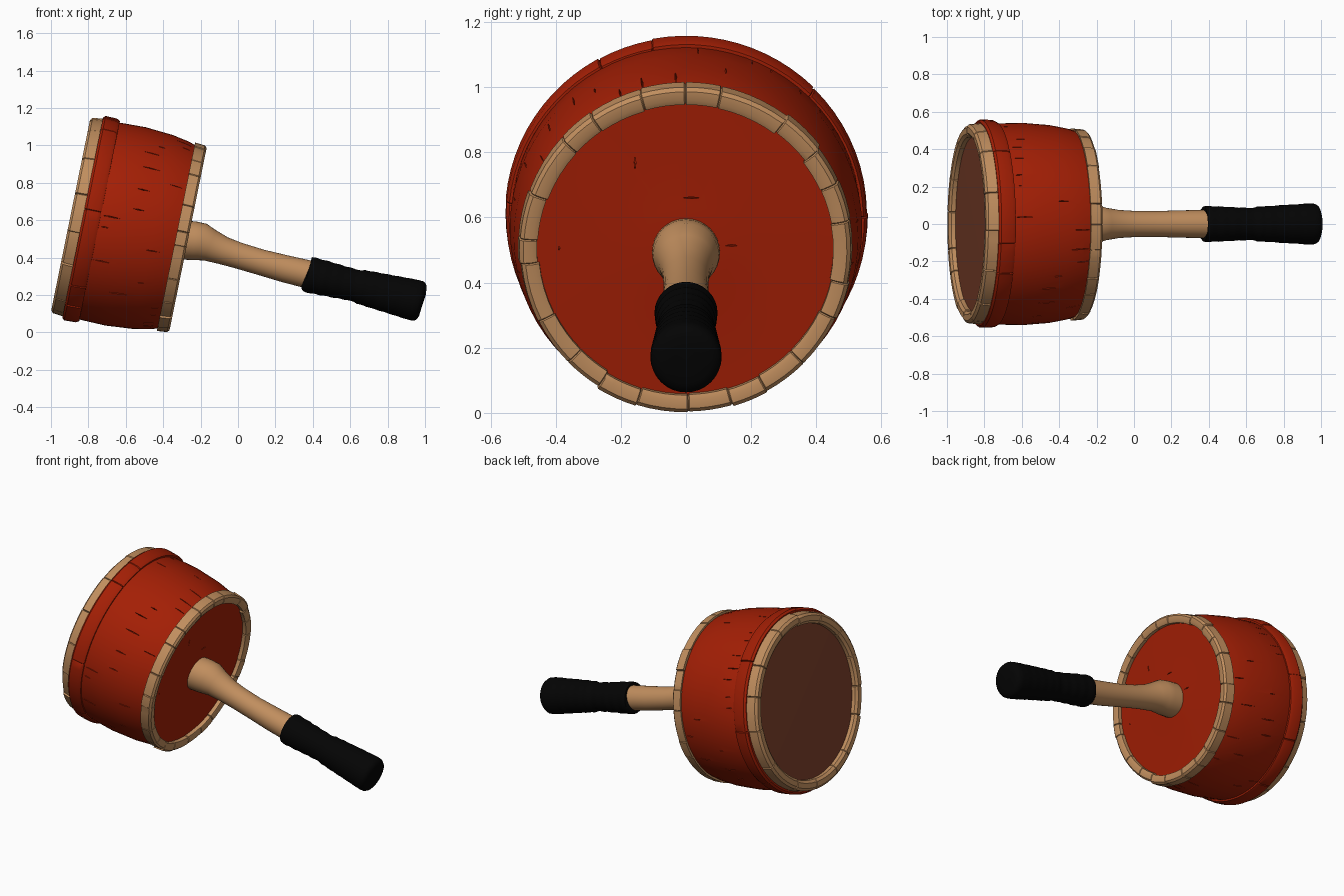
import bpy, bmesh, math, random
from mathutils import Vector

if "Cube" in bpy.data.objects:
    bpy.data.objects.remove(bpy.data.objects["Cube"])

random.seed(4)
TAU = math.tau
TILT = math.radians(11.5)
ORIGIN = Vector((-0.895, 0, 0.627))
AXIS = Vector((math.cos(TILT), 0, -math.sin(TILT)))
UP = Vector((math.sin(TILT), 0, math.cos(TILT)))
SIDE = Vector((0, 1, 0))


def material(name, rgb):
    m = bpy.data.materials.new(name)
    m.diffuse_color = (*rgb, 1)
    m.use_nodes = True
    m.node_tree.nodes["Principled BSDF"].inputs["Base Color"].default_value = m.diffuse_color
    return m


RED = material("red paint", (0.37, 0.0135, 0.0015))
TAN = material("pale wood", (0.53, 0.27, 0.112))
BROWN = material("brown hide", (0.20, 0.050, 0.023))
BLACK = material("black wrap", (0.0012, 0.0012, 0.0012))


def drum_point(t, r, a):
    return ORIGIN + AXIS * t + (UP * math.cos(a) + SIDE * math.sin(a)) * r


def smooth(ob, angle):
    bpy.context.view_layer.objects.active = ob
    ob.select_set(True)
    bpy.ops.object.shade_smooth_by_angle(angle=math.radians(angle))
    ob.select_set(False)


def finish(name, bm, mat, angle=40):
    bmesh.ops.recalc_face_normals(bm, faces=bm.faces)
    mesh = bpy.data.meshes.new(name)
    bm.to_mesh(mesh)
    bm.free()
    mesh.materials.append(mat)
    ob = bpy.data.objects.new(name, mesh)
    bpy.context.collection.objects.link(ob)
    smooth(ob, angle)
    return ob


def bridge(bm, rings, loop_rings):
    """Join neighbouring rings of vertices; each ring is closed."""
    pairs = list(zip(rings, rings[1:])) + ([(rings[-1], rings[0])] if loop_rings else [])
    for r0, r1 in pairs:
        n = len(r0)
        for i in range(n):
            j = (i + 1) % n
            bm.faces.new((r0[i], r0[j], r1[j], r1[i]))


def hoop(name, profile, mat, blocks, wobble=0.005):
    """Closed profile swept round the drum, notched between uneven blocks."""
    ct = sum(p[0] for p in profile) / len(profile)
    cr = sum(p[1] for p in profile) / len(profile)
    bm = bmesh.new()
    rings = []
    cuts = [(k + random.uniform(-0.3, 0.3)) * TAU / blocks for k in range(blocks)]
    for k, a0 in enumerate(cuts):
        a1 = cuts[k + 1] if k + 1 < blocks else cuts[0] + TAU
        lift = random.uniform(-wobble, wobble)
        steps = max(4, int((a1 - a0) / 0.08))
        w = 0.007
        stops = [(a0, 0.84)] + [(a0 + w + (a1 - a0 - 2 * w) * s / steps, 1.0)
                                for s in range(steps + 1)]
        for a, grow in stops:
            rings.append([bm.verts.new(drum_point(ct + (t - ct) * grow,
                                                  cr + (r - cr) * grow + lift, a))
                          for t, r in profile])
    bridge(bm, rings, True)
    return finish(name, bm, mat, 35)


def lathe(name, profile, mat, sides=72):
    """Open profile turned about the drum axis; radius 0 closes to a point."""
    bm = bmesh.new()
    rings = [[bm.verts.new(drum_point(t, r, TAU * i / sides)) for i in range(sides)]
             for t, r in profile]
    bridge(bm, rings, False)
    bmesh.ops.remove_doubles(bm, verts=bm.verts, dist=1e-5)
    return finish(name, bm, mat)


def tube(name, stations, mat, sides=32):
    """Round tube along (x, z, radius) stations with capped ends."""
    bm = bmesh.new()
    pts = [Vector((x, 0, z)) for x, z, r in stations]
    rings = []
    for i, (x, z, r) in enumerate(stations):
        d = (pts[min(i + 1, len(pts) - 1)] - pts[max(i - 1, 0)]).normalized()
        up = SIDE.cross(d) * -1
        rings.append([bm.verts.new(pts[i] + (up * math.cos(a) + SIDE * math.sin(a)) * r)
                      for a in (TAU * k / sides for k in range(sides))])
    bridge(bm, rings, False)
    bm.faces.new(rings[0])
    bm.faces.new(rings[-1])
    return finish(name, bm, mat)


# Solid red drum with a slightly domed end on the handle side
BODY = [(0.05, 0.515), (0.15, 0.537), (0.30, 0.541), (0.45, 0.529), (0.54, 0.512), (0.61, 0.490)]
shell = lathe("drum_shell", [(0.05, 0.0)] + BODY + [(0.612, 0.30), (0.617, 0.14), (0.625, 0.0)], RED)
lathe("striking_face", [(0.035, 0.510), (0.032, 0.25), (0.032, 0.0)], BROWN)

# Block-built wooden rims and the red band
hoop("striking_rim", [(0.06, 0.464), (0.012, 0.468), (0.0, 0.484), (0.0, 0.515),
                      (0.012, 0.530), (0.085, 0.538), (0.085, 0.464)], TAN, 15)
hoop("handle_side_rim", [(0.575, 0.455), (0.575, 0.514), (0.630, 0.509), (0.641, 0.497),
                         (0.641, 0.470), (0.634, 0.455)], TAN, 22)
hoop("red_band", [(0.068, 0.50), (0.066, 0.545), (0.078, 0.556), (0.140, 0.554),
                  (0.158, 0.545), (0.160, 0.50)], RED, 9, 0.003)

# Wooden handle, flared where it meets the drum
tube("handle", [(-0.30, 0.495, 0.104), (-0.235, 0.490, 0.104), (-0.195, 0.484, 0.101),
                (-0.15, 0.466, 0.087), (-0.08, 0.438, 0.075), (0.0, 0.412, 0.070),
                (0.12, 0.376, 0.069), (0.25, 0.341, 0.073), (0.42, 0.300, 0.076)], TAN)

# Wrapped grip: shallow ridges fading towards the thicker butt
grip = [(0.367, 0.313, 0.070), (0.369, 0.312, 0.086)]
N = 36
for i in range(N + 1):
    f = i / N
    x = 0.373 + 0.57 * f
    z = 0.311 - 0.133 * f - 0.005 * f * f
    r = 0.090 + 0.005 * math.cos(f * TAU) * (f < 0.5) + 0.020 * max(0, f - 0.45) / 0.55
    grip.append((x, z, r + (0.002 if i % 4 in (1, 2) else -0.001) * (1 - 0.7 * f)))
grip += [(0.966, 0.168, 0.108), (0.980, 0.164, 0.098), (0.988, 0.162, 0.078), (0.991, 0.161, 0.04)]
tube("grip", grip, BLACK)


def shell_radius(t):
    for (t0, r0), (t1, r1) in zip(BODY, BODY[1:]):
        if t0 <= t <= t1:
            return r0 + (r1 - r0) * (t - t0) / (t1 - t0)
    return BODY[-1][1]


def wedge(bm, top, bottom):
    """Closed sliver between two matching outlines."""
    a = [bm.verts.new(p) for p in top]
    b = [bm.verts.new(p) for p in bottom]
    bridge(bm, [a, b], False)
    bm.faces.new(a)
    bm.faces.new(b)


# Splits along the grain of the shell, cut into the wood
bm = bmesh.new()
for k in range(40):
    a = (k + random.uniform(0.2, 0.8)) * TAU / 40
    length = random.uniform(0.04, 0.11)
    t0 = random.choice((0.165, random.uniform(0.18, 0.44), 0.570 - length))
    wide = random.uniform(0.005, 0.010)
    outline = [(t0, 0), (t0 + 0.4 * length, wide), (t0 + length, 0.1 * wide),
               (t0 + 0.5 * length, -0.5 * wide)]
    wedge(bm, [drum_point(t, shell_radius(t) + 0.02, a + w) for t, w in outline],
          [drum_point(t, shell_radius(t) - 0.014, a + w * 0.6) for t, w in outline])

# Small nicks in the face on the handle side
for a, r, length in ((-0.53, 0.31, 0.06), (-1.57, 0.39, 0.02), (1.5, 0.14, 0.05), (0.1, 0.16, 0.07)):
    along, across = (UP, SIDE) if r > 0.2 else (SIDE, UP)
    base = [along * length * u / 2 + across * 0.004 * v
            for u, v in ((-1, 0), (0, 1), (1, 0), (0.1, -0.8))]
    wedge(bm, [drum_point(0.64, r, a) + p for p in base],
          [drum_point(0.602, r, a) + p * 0.7 for p in base])
cutter = finish("split_cutter", bm, RED)
cutter.hide_render = True

cut = shell.modifiers.new("splits", 'BOOLEAN')
cut.operation = 'DIFFERENCE'
cut.solver = 'EXACT'
cut.object = cutter
bpy.context.view_layer.objects.active = shell
bpy.ops.object.modifier_apply(modifier=cut.name)
bpy.data.objects.remove(cutter)
smooth(shell, 30)
